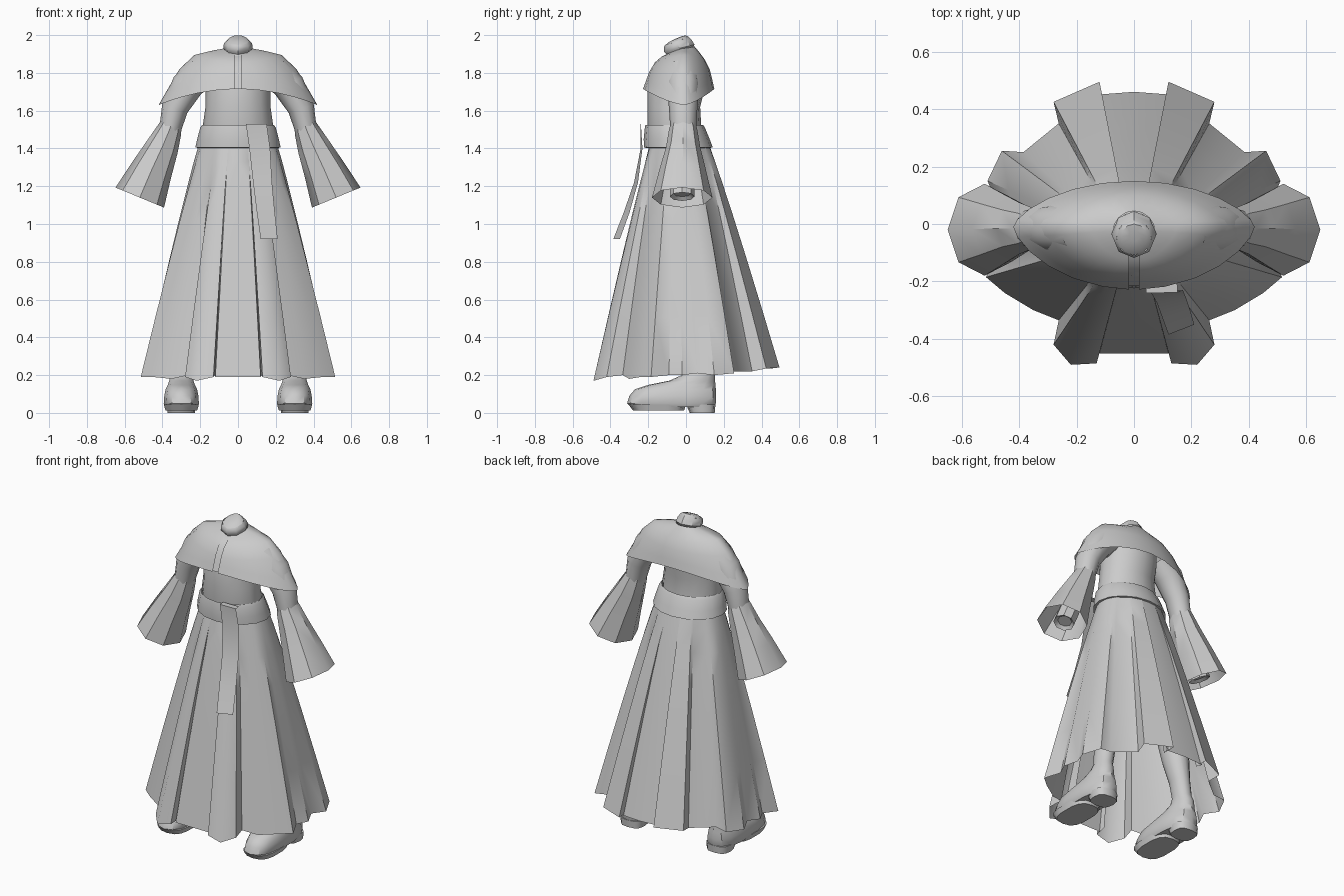
import bpy, bmesh
from math import sin, cos, pi, atan2, radians
from mathutils import Vector


def loft(name, rings, closed=True, caps=(False, False), mirror=False, angle=40):
    """Skin a list of equal-length point rings."""
    bm = bmesh.new()
    vs = [[bm.verts.new(p) for p in r] for r in rings]
    n = len(rings[0])
    for a, b in zip(vs, vs[1:]):
        for i in range(n if closed else n - 1):
            j = (i + 1) % n
            bm.faces.new((a[i], a[j], b[j], b[i]))
    if caps[0]:
        bm.faces.new(vs[0])
    if caps[1]:
        bm.faces.new(vs[-1])
    bmesh.ops.recalc_face_normals(bm, faces=bm.faces)
    me = bpy.data.meshes.new(name)
    bm.to_mesh(me)
    bm.free()
    me.polygons.foreach_set("use_smooth", [True] * len(me.polygons))
    me.set_sharp_from_angle(angle=radians(angle))
    ob = bpy.data.objects.new(name, me)
    bpy.context.collection.objects.link(ob)
    if mirror:
        m = ob.modifiers.new("Mirror", 'MIRROR')
        m.use_clip = True
        m.merge_threshold = 0.0005
    return ob


def oval(z, rx, y0, y1, cx=0, n=16, p=1.0, tilt=0):
    """Horizontal oval between depths y0 and y1; p below 1 squares it off."""
    def f(v):
        return abs(v) ** p * (1 if v > 0 else -1)
    cy, ry = (y0 + y1) / 2, (y1 - y0) / 2
    out = []
    for i in range(n):
        t = 2 * pi * i / n
        s, c = f(sin(t)), f(cos(t))
        out.append((cx + rx * s, cy - ry * c, z - tilt * c))
    return out


def tube_ring(c, axis, ru, ry, n=8):
    """Ring across an arm axis lying in the XZ plane."""
    a = Vector((axis[0], 0, axis[1])).normalized()
    u = Vector((-a.z, 0, a.x))
    c = Vector(c)
    return [c + u * ru * cos(2 * pi * i / n) + Vector((0, ry * sin(2 * pi * i / n), 0))
            for i in range(n)]


# Pleated skirt: half hem outline pulled up to an oval waist
hem = [(0, -.45, .19), (.12, -.45, .19), (.122, -.41, .20), (.13, -.485, .19), (.22, -.49, .17),
       (.28, -.42, .19), (.262, -.335, .20), (.35, -.30, .18), (.45, -.24, .19), (.515, -.185, .19),
       (.47, -.09, .20), (.505, -.02, .20), (.47, .06, .21), (.51, .15, .20), (.46, .255, .21),
       (.385, .25, .22), (.262, .35, .22), (.28, .425, .235), (.12, .495, .24), (.12, .41, .24),
       (.13, .45, .235), (0, .46, .235)]
rings = []
for u in (0, .08, .18, .32, .5, .75, 1):
    v = u ** .93
    ring = []
    for x, y, z in hem:
        t = atan2(x / .5, -y / .47)
        wx, wy = .205 * sin(t), -.035 - .155 * cos(t)
        if x == 0:
            wx = 0
        ring.append((wx + (x - wx) * v, wy + (y - wy) * v, 1.43 + (z - 1.43) * u))
    rings.append(ring)
loft("skirt", rings, closed=False, mirror=True, angle=45)

# Torso
loft("torso", [oval(*r) for r in (
    (1.42, .17, -.19, .08), (1.53, .185, -.205, .08), (1.62, .172, -.205, .075),
    (1.72, .172, -.205, .10), (1.82, .17, -.18, .10), (1.90, .07, -.10, .04))])

# Belt with turned-in edges
loft("belt", [oval(*r) for r in (
    (1.505, .175, -.195, .075), (1.525, .19, -.215, .09), (1.51, .20, -.218, .10),
    (1.45, .216, -.224, .125), (1.405, .226, -.222, .142), (1.40, .19, -.19, .11))], angle=50)

# Hanging belt end
path = [(.04, .15, -.205, 1.53), (.042, .152, -.24, 1.53), (.06, .17, -.24, 1.40),
        (.08, .18, -.275, 1.22), (.10, .195, -.33, 1.06), (.12, .21, -.385, .92)]
loft("belt_tail", [[(a, y, z), (b, y + .035 * min(1, (1.55 - z) * 1.8), z)]
                   for a, b, y, z in path], closed=False)

# Shoulder cape, split at the front
rows = [(.07, 1.93, -.10, 1.90, .045, 1.94), (.15, 1.915, -.13, 1.885, .07, 1.91),
        (.23, 1.895, -.165, 1.855, .10, 1.87), (.31, 1.82, -.195, 1.805, .125, 1.82),
        (.38, 1.70, -.213, 1.755, .14, 1.76), (.42, 1.63, -.228, 1.715, .15, 1.715)]
rings = []
for rx, zs, yf, zf, yb, zb in rows:
    ring = []
    for i in range(13):
        t = pi * i / 12
        c = cos(t)
        e = abs(c) ** 1.35
        y = -.01 + ((yf + .01) if c > 0 else (yb + .01)) * e
        z = zs + ((zf if c > 0 else zb) - zs) * c * c
        x = .018 if i == 0 else 0 if i == 12 else max(.02, rx * sin(t))
        ring.append((x, y, z))
    rings.append(ring)
loft("cape", rings, closed=False, mirror=True, angle=50)

# Strip behind the cape opening
loft("cape_placket", [[(-.035, r[2] + .012, r[3]), (.035, r[2] + .012, r[3])] for r in rows],
     closed=False)

# Collar ring leaning forward, with a rounded neck inside
loft("collar", [oval(1.905, .06, -.095, .03, n=8, tilt=.015),
                oval(1.93, .078, -.115, .045, n=8, tilt=.02),
                oval(1.955, .075, -.118, .03, n=8, tilt=.02),
                oval(1.97, .062, -.11, .012, n=8, tilt=.022)])
loft("neck", [oval(1.90, .055, -.09, .03, n=12, tilt=.015),
              oval(1.968, .061, -.108, .012, n=12, tilt=.022),
              oval(1.981, .045, -.092, .0, n=12, tilt=.018),
              oval(1.987, .018, -.06, -.02, n=12, tilt=.008)], caps=(False, True))

# Upper arms
loft("upper_arm", [tube_ring((.19, -.02, 1.81), (.6, -.6), .085, .085, 12),
                   tube_ring((.27, -.015, 1.73), (.55, -.8), .085, .085, 12),
                   tube_ring((.335, -.015, 1.61), (.3, -.9), .07, .075, 12),
                   tube_ring((.36, -.015, 1.50), (.3, -.9), .058, .068, 12)], mirror=True)

# Flared sleeves with a folded-in forearm opening
ax = (.38, -.92)
loft("sleeve", [tube_ring((.345, -.015, 1.55), ax, .05, .06),
                tube_ring((.362, -.015, 1.50), ax, .066, .075),
                tube_ring((.40, -.015, 1.41), ax, .087, .09),
                tube_ring((.46, -.018, 1.28), ax, .112, .125),
                tube_ring((.52, -.02, 1.14), ax, .139, .16)], mirror=True)
loft("forearm", [tube_ring((.38, -.015, 1.45), ax, .06, .06),
                 tube_ring((.475, -.02, 1.22), ax, .06, .065),
                 tube_ring((.507, -.02, 1.145), ax, .06, .065),
                 tube_ring((.50, -.02, 1.16), ax, .04, .045)], caps=(False, True), mirror=True)

# Boots and legs
loft("boot_and_leg", [oval(z, rx, a, b, cx, 14, p) for z, rx, a, b, cx, p in (
    (.03, .085, -.29, .15, .30, .75), (.05, .095, -.312, .158, .30, .75),
    (.09, .092, -.30, .16, .30, .75), (.125, .085, -.27, .158, .30, .78),
    (.148, .073, -.20, .156, .30, .85), (.17, .066, -.09, .154, .30, .9),
    (.205, .058, -.01, .152, .30, .95), (.24, .052, .01, .14, .295, 1),
    (.34, .056, .005, .14, .28, 1), (.48, .075, -.02, .15, .255, 1),
    (.64, .07, -.04, .11, .225, 1), (.80, .085, -.07, .10, .19, 1),
    (1.10, .10, -.14, .08, .11, 1))], caps=(True, True), mirror=True)

# Boot soles and heels
loft("sole", [oval(.012, .085, -.28, -.01, .30, 14, .7), oval(.045, .095, -.305, .0, .30, 14, .7)],
     caps=(True, True), mirror=True)
loft("heel", [oval(0, .072, .02, .152, .30, 12, .7), oval(.045, .078, .0, .156, .30, 12, .7)],
     caps=(True, True), mirror=True)
